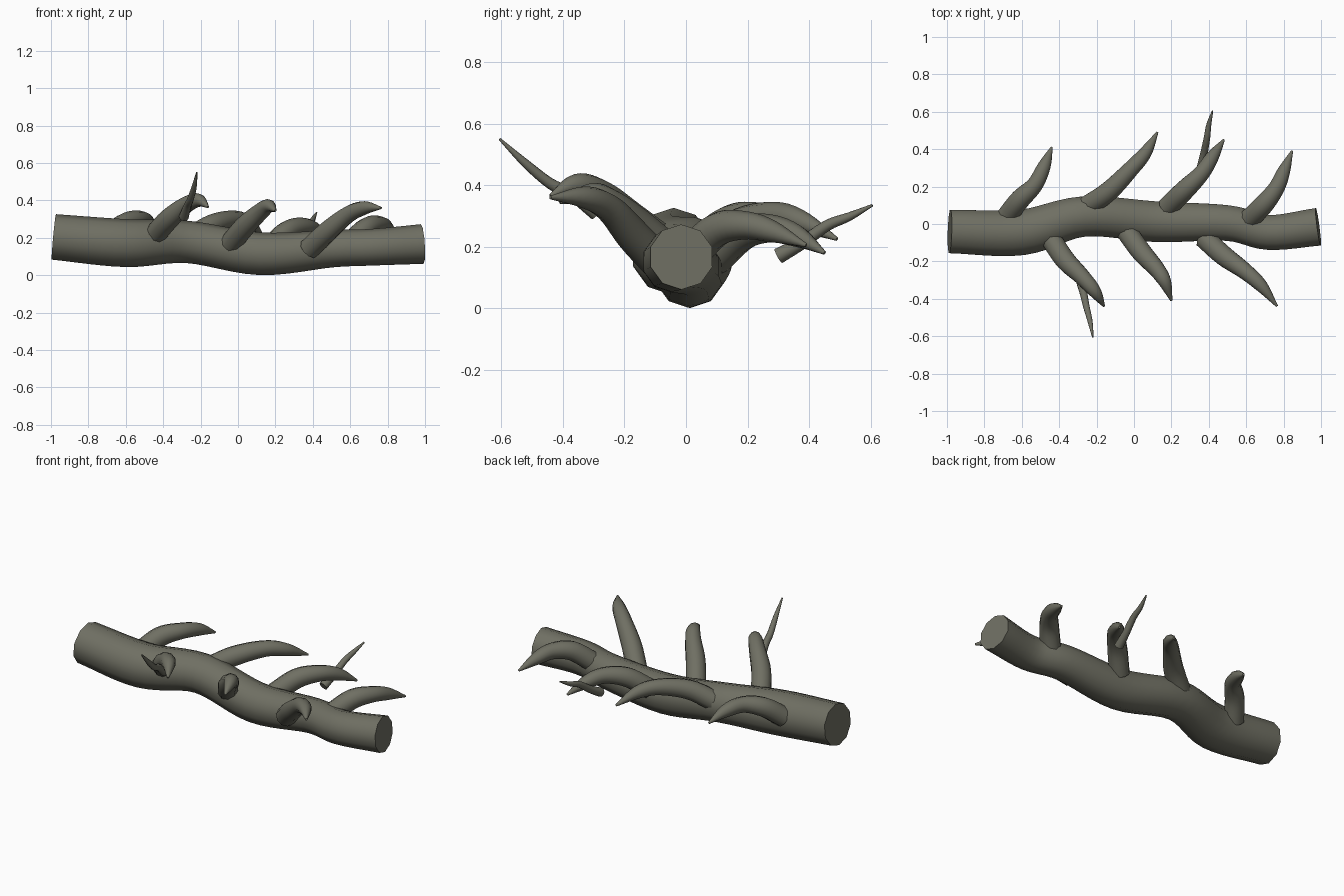
import bpy, bmesh, math
from mathutils import Vector

cube = bpy.data.objects.get("Cube")
if cube:
    bpy.data.objects.remove(cube, do_unlink=True)

bark = bpy.data.materials.new("olive_grey_bark")
bark.use_nodes = True
colour = (0.16, 0.16, 0.125, 1)
bark.diffuse_color = colour
bark.node_tree.nodes["Principled BSDF"].inputs["Base Color"].default_value = colour


def smooth_path(points, steps):
    """Catmull-Rom samples through points given as (x, y, z, radius)."""
    p = [Vector(q) for q in points]
    p = [2 * p[0] - p[1]] + p + [2 * p[-1] - p[-2]]
    out = []
    for a, b, c, d in zip(p, p[1:], p[2:], p[3:]):
        for i in range(steps):
            t = i / steps
            out.append(0.5 * (2 * b + (c - a) * t + (2 * a - 5 * b + 4 * c - d) * t ** 2
                              + (3 * b - a - 3 * c + d) * t ** 3))
    return out + [p[-2]]


def tube(name, points, sides=10, steps=5):
    """Capped, tapered tube swept along a smooth path."""
    path = smooth_path(points, steps)
    bm = bmesh.new()
    rings = []
    for i, q in enumerate(path):
        before, after = path[max(i - 1, 0)], path[min(i + 1, len(path) - 1)]
        along = (after - before).to_3d().normalized()
        side = along.cross(Vector((0, 0, 1))).normalized()
        up = side.cross(along)
        ring = []
        for k in range(sides):
            a = math.tau * (k + 0.5) / sides
            ring.append(bm.verts.new(q.to_3d() + q.w * (math.cos(a) * side + math.sin(a) * up)))
        rings.append(ring)
    for r, s in zip(rings, rings[1:]):
        for k in range(sides):
            n = (k + 1) % sides
            bm.faces.new((r[k], r[n], s[n], s[k]))
    bm.faces.new(rings[0])
    bm.faces.new(rings[-1])
    bmesh.ops.recalc_face_normals(bm, faces=bm.faces)
    mesh = bpy.data.meshes.new(name)
    bm.to_mesh(mesh)
    bm.free()
    mesh.materials.append(bark)
    ob = bpy.data.objects.new(name, mesh)
    bpy.context.collection.objects.link(ob)
    bpy.ops.object.select_all(action='DESELECT')
    ob.select_set(True)
    bpy.context.view_layer.objects.active = ob
    bpy.ops.object.shade_smooth_by_angle(angle=math.radians(50))


def limb(name, points, radii):
    tube(name, [(*p, r) for p, r in zip(points, radii)])


# Wavy main log
tube("log", [(-.985, -.04, .205, .122), (-.6, -.045, .172, .128), (-.27, .04, .178, .113),
             (.12, .012, .115, .114), (.5, .005, .142, .1), (.72, -.045, .15, .098),
             (.985, -.015, .167, .106)], steps=6)

# Thick branches, root buried in the log
thick = (.058, .056, .046, .036, .006)
branches = {
    "front_branch_right": [(-.45, -.07, .21), (-.37, -.19, .3), (-.28, -.28, .375),
                           (-.21, -.36, .4), (-.16, -.44, .365)],
    "front_branch_middle": [(-.04, -.04, .17), (.04, -.15, .265), (.12, -.24, .34),
                            (.165, -.31, .37), (.2, -.41, .345)],
    "front_branch_left": [(.38, -.08, .14), (.48, -.17, .235), (.59, -.25, .325),
                          (.68, -.33, .36), (.765, -.44, .36)],
    "back_branch_far_right": [(-.68, .04, .2), (-.61, .13, .275), (-.53, .21, .3),
                              (-.48, .31, .285), (-.44, .41, .24)],
    "back_branch_right": [(-.26, .09, .2), (-.14, .17, .27), (-.02, .29, .3),
                          (.06, .38, .28), (.125, .49, .225)],
    "back_branch_left": [(.18, .09, .16), (.27, .18, .24), (.36, .27, .26),
                         (.42, .36, .235), (.48, .45, .18)],
    "back_branch_far_left": [(.6, .01, .17), (.69, .1, .255), (.76, .19, .27),
                             (.8, .28, .25), (.845, .39, .205)],
}
for name, points in branches.items():
    limb(name, points, thick)

# Thin twigs
thin = (.026, .021, .018, .014, .004)
limb("front_twig", [(-.29, -.29, .31), (-.27, -.37, .37), (-.255, -.44, .405),
                    (-.235, -.52, .47), (-.22, -.605, .55)], thin)
limb("back_twig", [(.36, .3, .17), (.375, .38, .215), (.39, .46, .27),
                   (.4, .53, .298), (.42, .605, .335)], thin)
